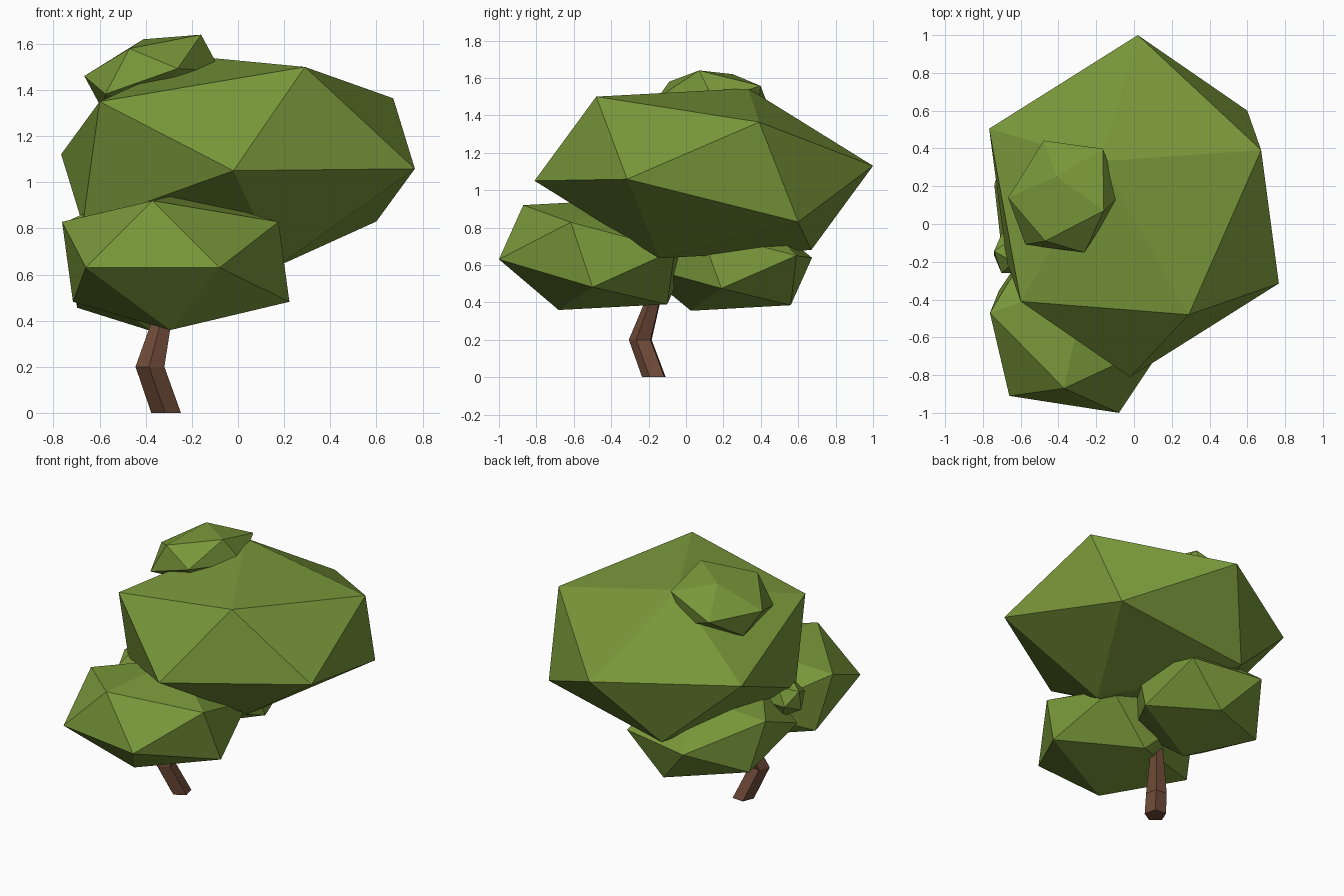
import bpy, bmesh, math
from mathutils import Matrix, Vector

if "Cube" in bpy.data.objects:
    bpy.data.objects.remove(bpy.data.objects["Cube"])


def material(name, rgb):
    m = bpy.data.materials.new(name)
    m.diffuse_color = (*rgb, 1)
    m.use_nodes = True
    m.node_tree.nodes["Principled BSDF"].inputs["Base Color"].default_value = m.diffuse_color
    return m


LEAF = material("leaf green", (0.19, 0.31, 0.042))
BARK = material("bark brown", (0.16, 0.07, 0.04))


def add_object(name, bm, mat):
    bmesh.ops.recalc_face_normals(bm, faces=bm.faces)
    mesh = bpy.data.meshes.new(name)
    bm.to_mesh(mesh)
    bm.free()
    mesh.materials.append(mat)
    obj = bpy.data.objects.new(name, mesh)
    bpy.context.collection.objects.link(obj)


def columns(vectors):
    return Matrix(vectors).transposed()


def clump(name, centre, corners):
    """Icosahedron stretched so that one of its faces lands on three corners."""
    bm = bmesh.new()
    bmesh.ops.create_icosphere(bm, subdivisions=1, radius=1)
    bm.faces.ensure_lookup_table()
    c = Vector(centre)
    source = columns([v.co for v in bm.faces[0].verts])
    target = columns([Vector(p) - c for p in corners])
    fit = target @ source.inverted()
    for v in bm.verts:
        v.co = fit @ v.co + c
    add_object(name, bm, LEAF)


# Leaf clumps
clump("main_crown", (0, 0.095, 1.09),
      [(-0.60, -0.41, 1.35), (0.29, -0.48, 1.50), (-0.02, -0.81, 1.05)])
clump("front_clump", (-0.27, -0.485, 0.655),
      [(-0.37, -0.87, 0.92), (-0.66, -0.91, 0.63), (-0.08, -1.0, 0.63)])
clump("back_clump", (-0.335, 0.20, 0.62),
      [(-0.225, 0.56, 0.385), (0.07, 0.19, 0.475), (0.025, 0.59, 0.65)])
clump("top_clump", (-0.37, 0.145, 1.47),
      [(-0.47, -0.09, 1.58), (-0.16, 0.07, 1.64), (-0.41, 0.25, 1.62)])

# Tiny side clump
bm = bmesh.new()
bmesh.ops.create_icosphere(
    bm, subdivisions=1, radius=0.125,
    matrix=Matrix.Translation((-0.635, -0.155, 0.765)) @ Matrix.Rotation(0.4, 4, 'X')
    @ Matrix.Rotation(0.3, 4, 'Z'))
add_object("side_clump", bm, LEAF)

# Crooked five-sided trunk: x, y, z, radius of each ring
bm = bmesh.new()
rings = []
for x, y, z, r in [(-0.31, -0.167, 0, 0.068), (-0.38, -0.24, 0.2, 0.066),
                   (-0.332, -0.18, 0.39, 0.046), (-0.28, -0.12, 0.6, 0.025)]:
    angles = [math.radians(-95 + 72 * i) for i in range(5)]
    rings.append([bm.verts.new((x + r * math.cos(a), y + r * math.sin(a), z)) for a in angles])
for low, high in zip(rings, rings[1:]):
    for i in range(5):
        j = (i + 1) % 5
        bm.faces.new((low[i], low[j], high[j], high[i]))
bm.faces.new(rings[0][::-1])
bm.faces.new(rings[-1])
add_object("trunk", bm, BARK)
